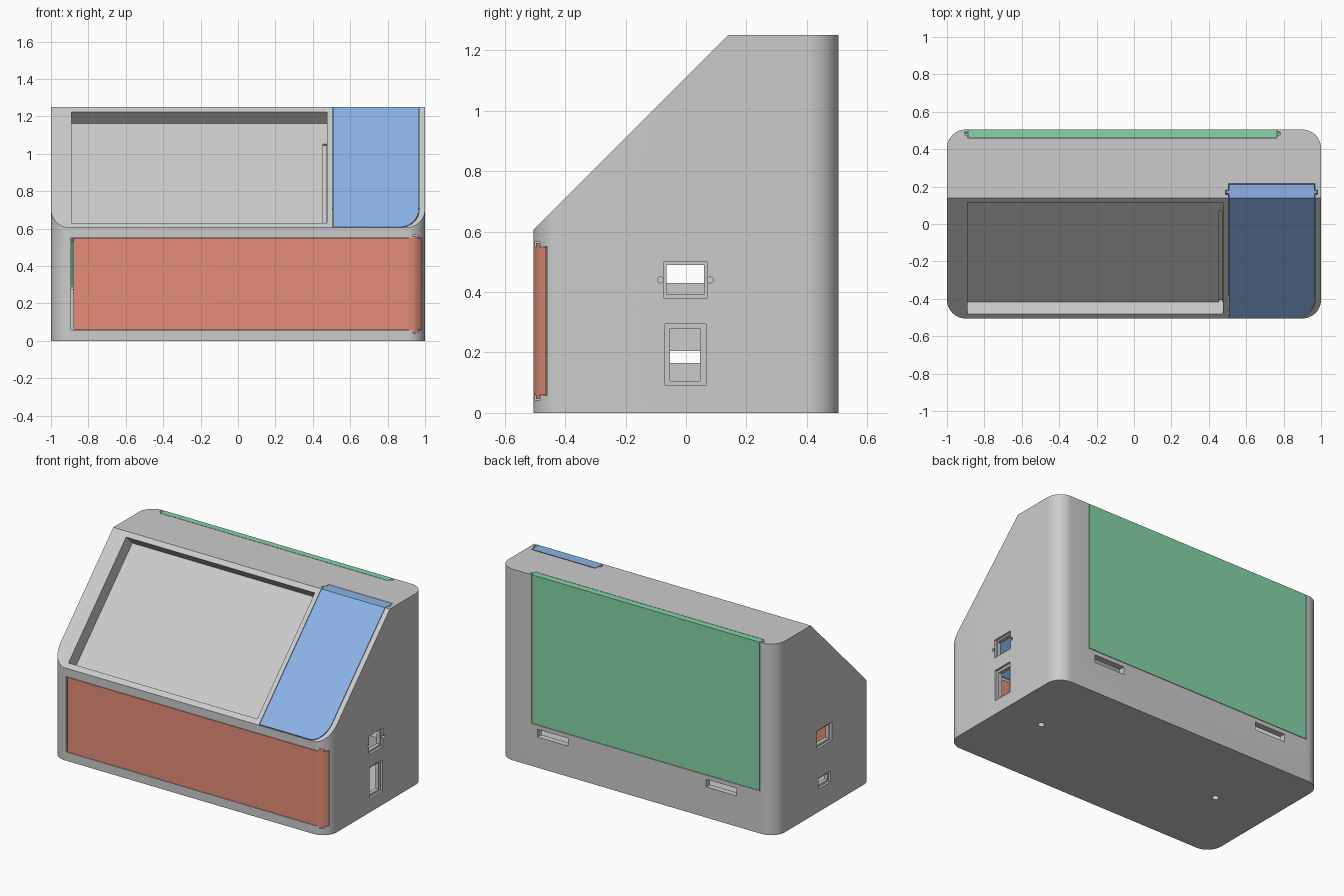
import bpy
import bmesh
from math import sin, cos, pi, radians
from mathutils import Matrix

cube = bpy.data.objects.get("Cube")
if cube:
    bpy.data.objects.remove(cube, do_unlink=True)

# Overall dimensions
HX, HY, TOP, WALL, R = 1.0, 0.505, 1.25, 0.04, 0.1
GAP = 0.003
LEVEL = Matrix.Identity(4)
# Sloped frame: x across, y up the slope, z out of the slope
SLOPE = Matrix.Translation((0, -HY, 0.605)) @ Matrix.Rotation(radians(45), 4, "X")


def material(name, rgb):
    mat = bpy.data.materials.new(name)
    mat.use_nodes = True
    mat.diffuse_color = (*rgb, 1)
    mat.node_tree.nodes["Principled BSDF"].inputs["Base Color"].default_value = (*rgb, 1)
    return mat


GREY = material("light grey", (0.6, 0.6, 0.6))
RED = material("coral red", (0.79, 0.27, 0.187))
GREEN = material("soft green", (0.235, 0.66, 0.39))
BLUE = material("sky blue", (0.26, 0.456, 0.81))


def outline(x0, x1, y0, y1, rx=0.0, ry=0.0, round_corners=(1, 1, 1, 1), steps=14):
    """Rectangle outline with chosen corners rounded, from lower left round to upper left."""
    pts = []
    corners = [(x0, y0, 1, 1, 2), (x1, y0, -1, 1, 3), (x1, y1, -1, -1, 0), (x0, y1, 1, -1, 1)]
    for (x, y, sx, sy, quarter), rounded in zip(corners, round_corners):
        if not rounded or rx == 0:
            pts.append((x, y))
            continue
        for i in range(steps + 1):
            a = (quarter + i / steps) * pi / 2
            pts.append((x + sx * rx + rx * cos(a), y + sy * ry + ry * sin(a)))
    return pts


def prism(name, pts, z0, z1, mat=GREY, frame=LEVEL):
    bm = bmesh.new()
    face = bm.faces.new([bm.verts.new((x, y, z0)) for x, y in pts])
    ext = bmesh.ops.extrude_face_region(bm, geom=[face])
    for v in ext["geom"]:
        if isinstance(v, bmesh.types.BMVert):
            v.co.z = z1
    bmesh.ops.transform(bm, matrix=frame, verts=bm.verts)
    bmesh.ops.recalc_face_normals(bm, faces=bm.faces)
    mesh = bpy.data.meshes.new(name)
    bm.to_mesh(mesh)
    bm.free()
    mesh.materials.append(mat)
    obj = bpy.data.objects.new(name, mesh)
    bpy.context.collection.objects.link(obj)
    return obj


def box(name, b, mat=GREY, frame=LEVEL, grow=0.0):
    x0, x1, y0, y1, z0, z1 = b
    return prism(name, outline(x0 - grow, x1 + grow, y0 - grow, y1 + grow),
                 z0 - grow, z1 + grow, mat, frame)


def combine(target, tool, operation="DIFFERENCE", keep=False):
    mod = target.modifiers.new("combine", "BOOLEAN")
    mod.operation, mod.solver, mod.object = operation, "EXACT", tool
    bpy.context.view_layer.objects.active = target
    bpy.ops.object.modifier_apply(modifier=mod.name)
    if not keep:
        bpy.data.objects.remove(tool, do_unlink=True)


def cut(b, frame=LEVEL, grow=0.0):
    combine(body, box("cutter", b, frame=frame, grow=grow))


def cut_round(radius, z0, z1, frame):
    pts = outline(-radius, radius, -radius, radius, radius, radius, steps=6)
    # Drop the duplicated points where neighbouring arcs meet
    pts = [p for i, p in enumerate(pts) if i % 7]
    combine(body, prism("cutter", pts, z0, z1, frame=frame))


def wedge(name, inset, slope_depth):
    """Rounded block whose upper front is sliced off at the slope."""
    pts = outline(-HX + inset, HX - inset, -HY + inset, HY - inset, R - inset, R - inset)
    obj = prism(name, pts, inset, TOP - inset)
    combine(obj, box("cutter", (-2, 2, -2, 3, -slope_depth, 2), frame=SLOPE))
    return obj


# Hollow case
hull = wedge("hull_helper", 0, 0)
hull.hide_render = True
body = wedge("case_body", 0, 0)
combine(body, wedge("cavity", WALL, 0.05))

# Recessed screen tray on the slope, with a narrow groove in its floor
combine(body, box("tray", (-0.91, 0.495, 0.015, 0.9, -0.12, -0.01), frame=SLOPE), "UNION")
cut((-0.89, 0.475, 0.035, 0.877, -0.09, 0.1), SLOPE)
cut((0.455, 0.474, 0.036, 0.725, -0.105, -0.08), SLOPE)


def sliding_panel(name, shape, tongue, mat, frame=LEVEL):
    """Panel with side tongues; its slot and grooves are cut in the case."""
    panel = shape(name, 0, mat)
    combine(body, shape("cutter", GAP, GREY))
    cut(tongue, frame, GAP)
    combine(panel, box("tongue", tongue, mat, frame), "UNION")
    combine(panel, hull, "INTERSECT", keep=True)
    return panel


# Front panel slides in from the left end
front = sliding_panel(
    "front_panel",
    lambda n, g, m: box(n, (-0.88, 1.2, -0.6, -0.463, 0.06, 0.548), m, grow=g),
    (-0.87, 1.2, -0.496, -0.485, 0.046, 0.562), RED)
cut((-0.892, -0.8, -0.6, -0.46, 0.057, 0.551))

# Back panel slides in from the top
back = sliding_panel(
    "back_panel",
    lambda n, g, m: box(n, (-0.886, 0.762, 0.463, 0.6, 0.28, 1.4), m, grow=g),
    (-0.903, 0.778, 0.48, 0.491, 0.29, 1.4), GREEN)

# Sloped panel slides in from the top, one lower corner rounded
slope_panel = sliding_panel(
    "slope_panel",
    lambda n, g, m: prism(n, outline(0.507 - g, 0.965 + g, 0.006 - g, 1.2, 0.1, 0.13, (0, 1, 0, 0)),
                          -0.051 - g, 0.1, m, SLOPE),
    (0.492, 0.979, 0.16, 1.2, -0.027, -0.016), BLUE, SLOPE)

# Side ports: (y0, y1, z0, z1) of the shallow rebate, then of the through hole
ports = {
    1: [((-0.073, 0.071, 0.38, 0.5), (-0.065, 0.06, 0.392, 0.49)),
        ((-0.07, 0.066, 0.09, 0.294), (-0.053, 0.047, 0.105, 0.279))],
    -1: [((-0.078, 0.075, 0.415, 0.535), (-0.068, 0.065, 0.43, 0.52)),
         ((-0.065, 0.06, 0.15, 0.22), (-0.055, 0.05, 0.165, 0.205))],
}
for side, holes in ports.items():
    for rebate, hole in holes:
        for area, inner in ((rebate, 0.985), (hole, 0.9)):
            cut((*sorted((side * inner, side * 1.1)), *area))

# Screw holes either side of the upper port
for y in (-0.084, 0.08):
    cut_round(0.01, 0.975, 1.1, Matrix.Translation((0, y, 0.44)) @ Matrix.Rotation(pi / 2, 4, "Y"))

# Slots low on the back
for x in (-0.61, 0.61):
    cut((x - 0.11, x + 0.11, 0.44, 0.6, 0.2, 0.25))

# Round holes in the base
for x in (-0.61, 0.715):
    cut_round(0.02, -0.1, 0.1, Matrix.Translation((x, 0.01, 0)))

bpy.data.objects.remove(hull, do_unlink=True)

# Smooth rounded corners, sharp edges elsewhere
for obj in (body, front, back, slope_panel):
    bpy.ops.object.select_all(action="DESELECT")
    obj.select_set(True)
    bpy.context.view_layer.objects.active = obj
    bpy.ops.object.shade_smooth_by_angle(angle=radians(25))
